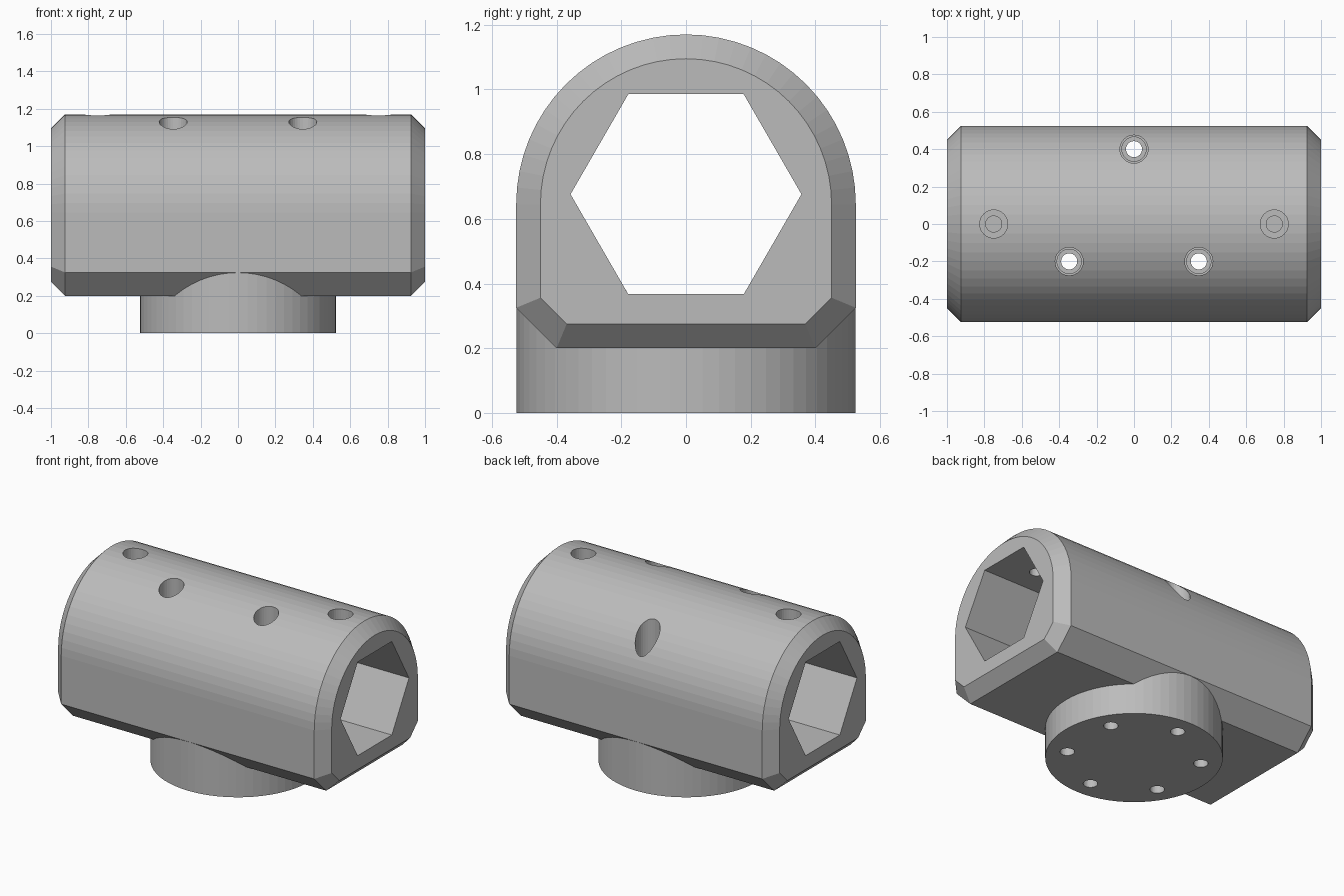
import bpy, bmesh, math

if "Cube" in bpy.data.objects:
    bpy.data.objects.remove(bpy.data.objects["Cube"])

grey = bpy.data.materials.new("plain grey")
grey.diffuse_color = (0.5, 0.5, 0.5, 1)
grey.use_nodes = True
grey.node_tree.nodes["Principled BSDF"].inputs["Base Color"].default_value = grey.diffuse_color


def make(name, bm):
    bmesh.ops.recalc_face_normals(bm, faces=bm.faces)
    me = bpy.data.meshes.new(name)
    bm.to_mesh(me)
    bm.free()
    me.materials.append(grey)
    ob = bpy.data.objects.new(name, me)
    bpy.context.collection.objects.link(ob)
    return ob


def loft(name, rings):
    """Skin a stack of equal-length rings and cap both ends."""
    bm = bmesh.new()
    vs = [[bm.verts.new(p) for p in r] for r in rings]
    n = len(vs[0])
    for a, b in zip(vs, vs[1:]):
        for i in range(n):
            j = (i + 1) % n
            bm.faces.new((a[i], a[j], b[j], b[i]))
    bm.faces.new(vs[0])
    bm.faces.new(vs[-1])
    return make(name, bm)


def turned(name, x, y, steps, n=32):
    """Vertical stepped round: steps are (radius, z) pairs."""
    return loft(name, [[(x + r * math.cos(2 * math.pi * i / n),
                         y + r * math.sin(2 * math.pi * i / n), z)
                        for i in range(n)] for r, z in steps])


def combine(ob, other, op):
    m = ob.modifiers.new(other.name, 'BOOLEAN')
    m.operation, m.object, m.solver = op, other, 'EXACT'
    bpy.context.view_layer.objects.active = ob
    bpy.ops.object.modifier_apply(modifier=m.name)
    bpy.data.objects.remove(other, do_unlink=True)


def profile(x, d):
    """Arched body section with bevelled lower corners, inset by d."""
    w, low, k = 0.525 - d, 0.2 + d, 0.2 - d * math.sqrt(2)
    pts = [(w * math.cos(math.pi * i / 32), 0.645 + w * math.sin(math.pi * i / 32))
           for i in range(33)]
    pts += [(-w, w - k), (-(low + k), low), (low + k, low), (w, w - k)]
    return [(x, y, z) for y, z in pts]


# Main housing with bevelled ends, on a round foot
body = loft("clamp_housing", [profile(-1, 0.075), profile(-0.925, 0),
                              profile(0.925, 0), profile(1, 0.075)])
foot = turned("round_foot", 0, 0, [(0.524, 0), (0.524, 0.34)], 64)
combine(body, foot, 'UNION')

# Hexagonal bore along the length
hexagon = [(0.357 * math.cos(math.pi * i / 3), 0.676 + 0.357 * math.sin(math.pi * i / 3))
           for i in range(6)]
bore = loft("hex_bore", [[(x, y, z) for y, z in hexagon] for x in (-1.2, 1.2)])
combine(body, bore, 'DIFFERENCE')

# Six foot holes: alternate ones are stepped right through, the others blind
for i in range(6):
    a = math.radians(90 + 60 * i)
    x, y = 0.4 * math.cos(a), 0.4 * math.sin(a)
    if i % 2 == 0:
        steps = [(0.043, -0.1), (0.043, 0.2), (0.065, 0.2), (0.065, 0.3),
                 (0.075, 0.3), (0.075, 1.4)]
    else:
        steps = [(0.043, -0.1), (0.043, 0.25)]
    combine(body, turned("foot_hole", x, y, steps), 'DIFFERENCE')

# Counterbored set-screw holes at both ends of the crown
for x in (-0.75, 0.75):
    combine(body, turned("screw_hole", x, 0, [(0.043, 0.8), (0.043, 1.08),
                                              (0.075, 1.08), (0.075, 1.4)]), 'DIFFERENCE')
